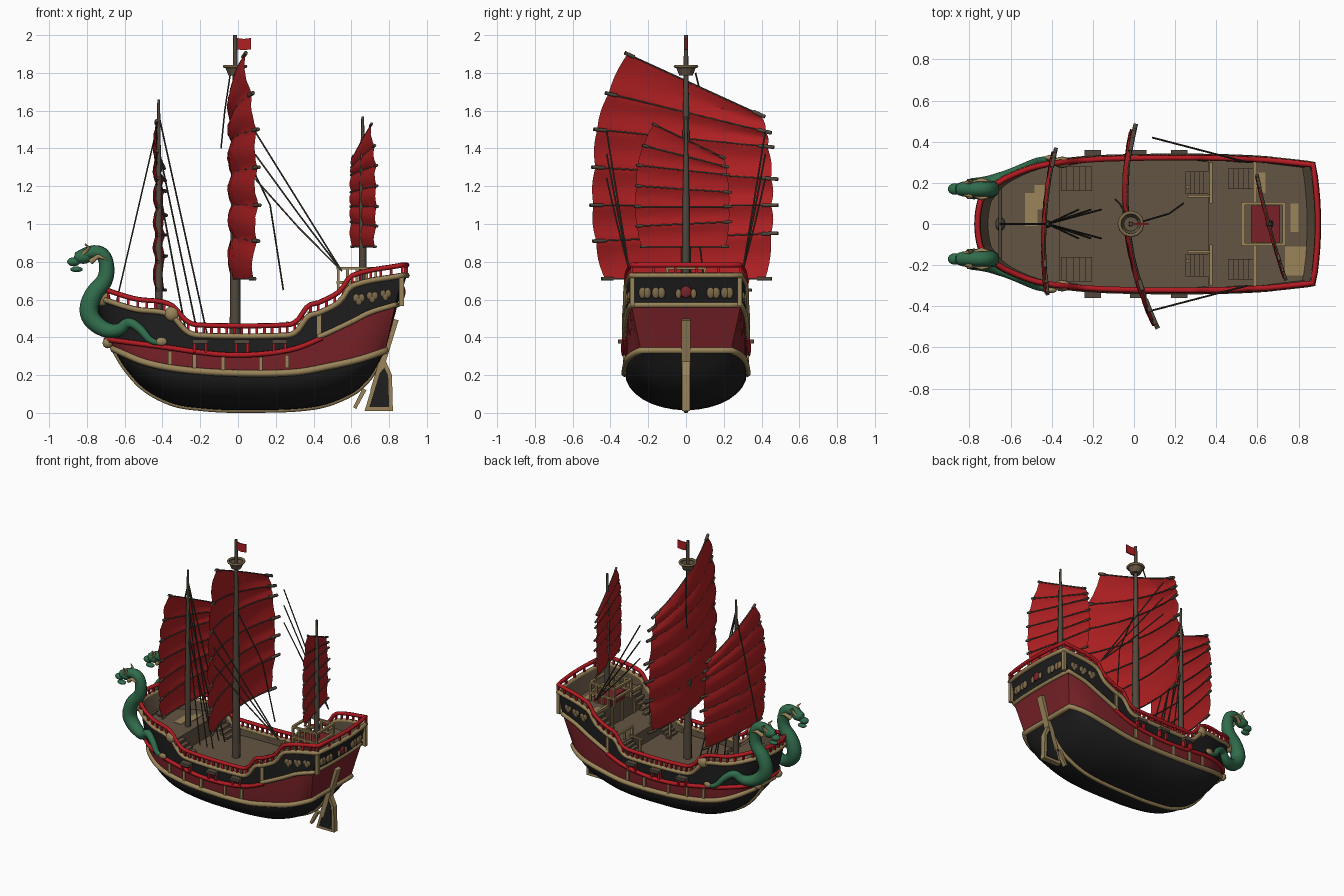
import bpy, bmesh, math, random
random.seed(4)
if "Cube" in bpy.data.objects:
    bpy.data.objects.remove(bpy.data.objects["Cube"])

def material(name, *rgb):
    m = bpy.data.materials.new(name)
    m.use_nodes = True
    m.diffuse_color = m.node_tree.nodes["Principled BSDF"].inputs["Base Color"].default_value = (*rgb, 1)
    return m
SAIL, TRIM = material("sail red", .43, .014, .016), material("trim red", .45, .011, .016)
HULL, BLACK = material("hull red", .19, .016, .021), material("hull black", .013, .013, .013)
TAN, GOLD = material("gilded tan", .32, .23, .1), material("old gold", .2, .14, .065)
DECK, MAST = material("deck brown", .125, .09, .056), material("mast brown", .085, .066, .046)
ROPE, GREEN = material("rope dark", .055, .048, .035), material("dragon green", .03, .15, .072)

def link(name, data, *mats):
    for m in mats:
        data.materials.append(m)
    bpy.context.collection.objects.link(bpy.data.objects.new(name, data))

def mesh(name, verts, faces, mats, index=None, smooth=False):
    me, bm = bpy.data.meshes.new(name), bmesh.new()
    vs = [bm.verts.new(v) for v in verts]
    for n, f in enumerate(faces):
        bm.faces.new([vs[i] for i in f]).material_index = index[n] if index else 0
    bmesh.ops.remove_doubles(bm, verts=bm.verts, dist=.0005)
    bmesh.ops.recalc_face_normals(bm, faces=bm.faces)
    for f in bm.faces:
        f.smooth = smooth
    bm.to_mesh(me)
    bm.free()
    if smooth:
        me.set_sharp_from_angle(angle=math.radians(35))
    link(name, me, *mats)

def boxes(name, items, mat):
    v, f = [], []
    for c, s in items:
        f += [[len(v) + i for i in q] for q in ((0, 1, 3, 2), (4, 6, 7, 5), (0, 4, 5, 1), (2, 3, 7, 6), (0, 2, 6, 4), (1, 5, 7, 3))]
        v += [[c[a] + s[a] * (x, y, z)[a] / 2 for a in range(3)] for x in (-1, 1) for y in (-1, 1) for z in (-1, 1)]
    mesh(name, v, f, [mat])

def prism(name, outline, thick, mat):
    n = len(outline)
    v = [(x, s * thick / 2, z) for s in (-1, 1) for x, z in outline]
    mesh(name, v, [range(n), range(n, 2 * n)] + [(i, (i + 1) % n, (i + 1) % n + n, i + n) for i in range(n)], [mat])

def tubes(name, paths, r, mat, cyclic=False, radii=None, kind='POLY', res=1):
    cu = bpy.data.curves.new(name, 'CURVE')
    cu.dimensions, cu.bevel_depth, cu.bevel_resolution, cu.use_fill_caps = '3D', r, res, True
    for p in paths:
        sp = cu.splines.new(kind)
        sp.points.add(len(p) - 1)
        for i, q in enumerate(p):
            sp.points[i].co, sp.points[i].radius = (*q, 1), radii[i] if radii else 1
        sp.use_cyclic_u = cyclic
        if kind == 'NURBS':
            sp.order_u, sp.use_endpoint_u, sp.resolution_u = 3, True, 5
    link(name, cu, mat)

def ball(name, c, scale, mat):
    bpy.ops.mesh.primitive_uv_sphere_add(segments=14, ring_count=8, radius=1, location=c)
    bpy.context.object.name, bpy.context.object.scale = name, scale
    bpy.context.object.data.materials.append(mat)
    bpy.ops.object.shade_smooth()

def table(x, t):  # smooth curve through (x, value) points
    x = min(max(x, t[0][0]), t[-1][0])
    i = next(i for i in range(len(t) - 1) if x <= t[i + 1][0])
    slope = lambda a, b: (t[b][1] - t[a][1]) / (t[b][0] - t[a][0])
    h, p, q = t[i + 1][0] - t[i][0], t[i][1], t[i + 1][1]
    u, m0, m1 = (x - t[i][0]) / h, slope(max(i - 1, 0), i + 1) * h, slope(i, min(i + 2, len(t) - 1)) * h
    return p + u * m0 + u * u * (3 * (q - p) - 2 * m0 - m1) + u ** 3 * (2 * (p - q) + m0 + m1)

# Hull lines: keel, wale, red band top, bulwark top and half width
KEEL = [(-.66, .34), (-.6, .24), (-.5, .13), (-.35, .05), (-.2, .024), (0, .014), (.4, .03), (.6, .1), (.7, .19), (.78, .33)]
WALE = [(-.66, .34), (-.5, .27), (-.3, .23), (0, .21), (.3, .215), (.5, .25), (.65, .285), (.78, .33)]
BAND = [(-.7, .39), (-.4, .35), (-.1, .31), (.1, .31), (.3, .34), (.45, .4), (.6, .47), (.7, .52), (.83, .56)]
TOP = [(-.74, .61), (-.55, .55), (-.36, .52), (-.27, .43), (-.2, .41), (.25, .41), (.31, .43), (.37, .51),
       (.43, .53), (.54, .59), (.6, .67), (.88, .73)]
HALF = [(-.66, .115), (-.62, .18), (-.56, .23), (-.45, .28), (-.3, .305), (-.1, .318), (.3, .322), (.6, .312), (.78, .288)]
N, K, M = 72, 8, 10
rows, verts, faces, idx = [], [], [], []
for i in range(N + 1):
    x = -.66 + 1.44 * i / N
    w, k, h = table(x, HALF), table(x, KEEL), table(x, WALE)
    tuck, f = w - .05 * max(0, (x - .58) / .2) ** 3, ((x - .06) / .72) ** 4
    rows.append([(x, tuck * math.sin(a), k + (h - k) * (1 - math.cos(a))) for a in [j / K * math.pi / 2 for j in range(K + 1)]])
    for line, bow, stern in ((BAND, -.03, .05), (TOP, -.085, .09)):
        xs = x + f * (stern if x > .06 else bow)
        rows[-1].append((xs, w, table(xs, line)))

def end(i, level, dz=0):  # bowed line across the bow or the stern
    x, y, z = rows[i][level]
    return [(x + (level - K) * (.012 if i else -.008) * (1 - t * t), y * t, z + dz) for t in [1 - 2 * j / M for j in range(M + 1)]]
def side(level, s, out=0, dz=0):
    return [(x, s * (y + out), z + dz) for x, y, z in (r[level] for r in rows)]
def loop(level, out=0, dz=0):
    return side(level, 1, out, dz) + end(N, level, dz)[1:-1] + side(level, -1, out, dz)[::-1] + end(0, level, dz)[-2:0:-1]
def sheet(lines, mats):
    n, b = len(lines[0]), len(verts)
    verts.extend(p for l in lines for p in l)
    for j, m in enumerate(mats):
        faces.extend((a, a + 1, a + n + 1, a + n) for a in range(b + j * n, b + j * n + n - 1))
        idx.extend([m] * (n - 1))
for s in (1, -1):
    sheet([side(k, s) for k in range(K + 3)], [0] * K + [1, 0])
for i in (0, N):
    sheet([end(i, k) for k in (K, K + 1, K + 2)], [1, 0])
mesh("hull", verts, faces, [BLACK, HULL], idx, True)
tubes("wale_band", [loop(K, .002)], .019, TAN, True)
tubes("red_line", [[p for p in side(K + 1, s, .004) if p[0] < .45] for s in (1, -1)] + [end(0, K + 1)], .015, TRIM)
tubes("gallery_sill", [[p for p in loop(K + 1, .004, .012) if p[0] > .42]], .016, TAN)
tubes("bulwark_cap", [loop(K + 2, .002)], .016, TAN, True)
tubes("top_rail", [loop(K + 2, 0, .055)], .014, TRIM, True)
tubes("keel_strip", [[r[0] for r in rows]], .016, TAN)
boxes("rail_balusters", [((x, y, z + .027), (.014, .014, .055)) for x, y, z in loop(K + 2)[::2]], TRIM)

# Inner lining, decks and deck fittings
ring = loop(K + 2) + side(K + 2, 1)[:1]
n = len(ring)
mesh("bulwark_lining", [(x * (.985 - .4 * d), y * (.97 - .15 * d), z - d) for d in (.15, 0) for x, y, z in ring],
     [(a, a + 1, a + n + 1, a + n) for a in range(n - 1)], [DECK])
for name, x0, x1, z in (("fore_deck", -.8, -.36, .48), ("main_deck", -.4, .4, .355), ("quarter_deck", .36, .62, .46), ("poop_deck", .58, .9, .62)):
    mid = [((a[0] + b[0]) / 2, a[1] - .008) for a, b in (r[-2:] for r in rows)]
    v = [(x, s * y, z) for x, y in mid if x0 <= x <= x1 for s in (1, -1)]
    mesh(name, v, [(a, a + 1, a + 3, a + 2) for a in range(0, len(v) - 2, 2)], [DECK])
boxes("bulkheads", [((-.37, 0, .415), (.02, .59, .13)), ((.37, 0, .405), (.02, .62, .11)), ((.59, 0, .54), (.02, .61, .16))], DECK)
trim = [((.588, 0, .625), (.02, .61, .014))] + [((.578, y, .53), (.012, .02, .14)) for y in (-.2, -.06, .06, .2)]
steps, ports, frames, pegs = [], [], [], []
for s in (1, -1):
    trim += [((.26, s * .18, .42), (.014, .014, .13)), ((.32, s * .135, .47), (.12, .012, .012)), ((.375, s * .2, .53), (.014, .2, .014))]
    trim += [((.375, s * y, .5), (.014, .014, .07)) for y in (.11, .2, .29)]
    for j in range(5):
        steps += [((-.34 + .03 * j, s * .22, .465 - .022 * j), (.03, .12, .015)),
                  ((.35 - .022 * j, s * .2, .45 - .018 * j), (.025, .11, .014)), ((.57 - .025 * j, s * .22, .6 - .028 * j), (.028, .1, .015))]
boxes("stairs", steps, DECK)
boxes("deck_rails_and_trim", trim, TAN)
boxes("worn_planks", [((-.5, .07, .481), (.06, .16, .004)), ((-.46, .13, .482), (.05, .12, .004)), ((.79, -.18, .621), (.11, .14, .004)),
                      ((.78, .03, .622), (.04, .14, .004)), ((.62, .2, .621), (.04, .1, .004))], TAN)
boxes("skylight", [((.64, 0, .65), (.14, .18, .06))], HULL)
boxes("skylight_frame", [((.63, s * .1, z), (.2, .016, .014)) for s in (1, -1) for z in (.69, .765)]
      + [((.63 + t * .1, 0, z), (.018, .2, .014)) for t in (1, -1) for z in (.69, .765)]
      + [((.63 + .05 * j, s * .1, .695), (.014, .014, .14)) for j in range(-2, 3) for s in (1, -1)], TAN)
tubes("windlass", [[(-.65, -.17, .55), (-.65, .17, .55)]], .009, MAST)
ball("windlass_drum", (-.65, 0, .52), (.025, .035, .03), MAST)

# Side fittings: gun ports, pegs, bosses, gallery ornaments
for s in (1, -1):
    for x in (-.2, .02, .22):
        ports.append(((x, s * .335, .378), (.08, .05, .02)))
        frames += [((x + d, s * .328, .35), (.014, .03, .06)) for d in (-.03, .03)]
    pegs += [((x, s * (table(x, HALF) + .003), (table(x, WALE) + table(x, BAND)) / 2), (.02, .016, .07)) for x in (-.36, -.23, -.08, .12, .26)]
    pegs += [((.43, s * .32, .46), (.024, .016, .15)), ((.865, s * .285, .645), (.025, .025, .16))]
    for x, d, e in [(i, d, e) for i in (.64, .71, .78) for d, e in ((-.014, .004), (.014, .004), (0, -.012))]:
        ball("gallery_ornament", (x + d, s * (table(x, HALF) + .003), .495 + .17 * x + e), (.018, .01, .022), GOLD)
    for x, y, z, r in ((-.72, .15, .61, .045), (-.35, .3, .525, .04), (-.69, .12, .37, .028)):
        ball("side_boss", (x, s * y, z), (r, .028, r), TAN)
    for y in (.13, .16, .205, .23):
        ball("stern_ornament", (.872 - .2 * y * y, s * y, .635), (.012, .021, .03), GOLD)
    ball("emblem_wing", (.875, s * .04, .63), (.01, .016, .026), GOLD)
ball("stern_emblem", (.875, 0, .64), (.012, .03, .032), HULL)
boxes("gun_ports", ports, MAST)
boxes("gun_port_frames", frames, TRIM)
boxes("side_pegs", pegs, TAN)

# Rudder
prism("rudder_frame", [(.67, .01), (.82, .01), (.815, .2), (.78, .28), (.74, .24)], .04, TAN)
prism("rudder_blade", [(.695, .03), (.8, .03), (.795, .2), (.775, .24), (.75, .21)], .05, BLACK)
prism("rudder_post", [(.7, .12), (.73, .1), (.85, .49), (.815, .5)], .05, TAN)
prism("rudder_strut", [(.61, .03), (.625, .02), (.68, .12), (.66, .13)], .03, TAN)

# Masts, lookout and flag
for name, x, z0, z1, r in (("fore_mast", -.42, .48, 1.66, .018), ("main_mast", -.015, .35, 2, .026), ("mizzen_mast", .66, .62, 1.57, .018)):
    tubes(name, [[(x, 0, z0), (x, 0, z0 + .5), (x, 0, z1)]], r, MAST, radii=[1.15, 1, .4], res=2)
circle = lambda r, z: [(-.015 + r * math.cos(j * math.pi / 6), r * math.sin(j * math.pi / 6), z) for j in range(12)]
mesh("crows_nest", circle(.035, 1.785) + circle(.055, 1.835), [range(12)] + [(j, (j + 1) % 12, (j + 1) % 12 + 12, j + 12) for j in range(12)], [DECK])
tubes("crows_nest_rim", [circle(.056, 1.835)], .009, GOLD, True)
prism("flag", [(-.01, 1.925), (.03, 1.92), (.07, 1.925), (.07, 1.985), (.03, 1.98), (-.01, 1.985)], .008, SAIL)

# Battened sails: each batten is (y one end, z, y other end, z)
BATTENS = [(-.43, .71, .42, .71), (-.475, .91, .45, .95), (-.49, 1.1, .45, 1.1), (-.48, 1.3, .45, 1.24),
           (-.47, 1.5, .43, 1.41), (-.41, 1.69, .42, 1.49), (-.31, 1.9, .39, 1.58)]
def sail(name, plan, y0, sy, z0, sz):
    def at(p, u, bulge=0):
        y = y0 + (p[0] + (p[2] - p[0]) * u) * sy
        return plan[0] + plan[1] * y + plan[2] * y * y - bulge, y, z0 + (p[1] + (p[3] - p[1]) * u - .71) * sz
    S, C, v = 6, 14, []
    for j in range((len(BATTENS) - 1) * S + 1):
        i = min(j // S, len(BATTENS) - 2)
        dip = math.sin(math.pi * (j / S - i))
        p = [a + (b - a) * (j / S - i) for a, b in zip(BATTENS[i], BATTENS[i + 1])]
        p[0], p[2] = p[0] - .012 * dip, p[2] + .012 * dip
        v += [at(p, c / C, dip * random.uniform(.016, .025) * sz) for c in range(C + 1)]
    R = C + 1
    mesh(name, v, [(a, a + 1, a + R + 1, a + R) for j in range(len(v) // R - 1) for a in range(j * R, j * R + C)], [SAIL], smooth=True)
    tubes(name + "_battens", [[at(p, u / 6, -.002) for u in range(7)] for p in BATTENS], .0045, MAST)
    tubes(name + "_batten_ends", [[at(p, u) for u in ends] for p in BATTENS for ends in ((-.02, .05), (.95, 1.04))], .011 * sz ** .5, MAST)
sail("fore_sail", (-.432, .05, .25), .02, .72, .65, .75)
sail("main_sail", (-.028, -.1, .36), 0, 1, .71, 1)
sail("mizzen_sail", (.657, -.27, .1), -.01, .52, .88, .545)

# Rigging
lines = [[(-.42, 0, 1.55), (-.65, 0, .56)], [(-.04, .05, 1.8), (-.07, .1, 1.6), (-.09, .12, 1.4)], [(0, 0, 1.45), (.17, .05, 1.1), (.24, .1, .65)]]
for s in (1, -1):
    lines += [[(-.42, 0, z), (x, s * .07, .4)] for x, z in ((-.27, 1.2), (-.21, 1.4), (-.16, 1.58))]
    lines += [[(.09, s * .42, z), (.32, s * .36, z * .55 + .3), (.55, s * .3, .75)] for z in (1.49, 1.37, 1.24)]
tubes("rigging", lines, .0045, ROPE)

# Twin dragon figureheads
BODY = [(-.4, .32, .37), (-.46, .31, .37), (-.51, .285, .44), (-.58, .25, .49), (-.63, .225, .43), (-.72, .185, .44),
        (-.8, .17, .52), (-.77, .17, .63), (-.69, .17, .71), (-.7, .17, .84), (-.78, .17, .86), (-.85, .17, .82)]
for s in (1, -1):
    flip = lambda pts: [(x, s * y, z) for x, y, z in pts]
    tubes("dragon_body", [flip(BODY)], .045, GREEN, radii=[.25, .4, .5, .6, .75, 1, 1.15, 1.1, .95, .85, .8, .7], kind='NURBS', res=3)
    for name, x, z, size in (("head", -.82, .825, (.05, .038, .036)), ("snout", -.87, .8, (.036, .028, .024)), ("jaw", -.855, .76, (.034, .022, .015))):
        ball("dragon_" + name, (x, s * .17, z), size, GREEN)
    for d in (.025, -.025):
        tubes("dragon_horn", [flip([(-.82, .17 + d, .84), (-.79, .17 + 1.5 * d, .875), (-.81, .17 + 1.8 * d, .895)])], .012, TAN, radii=[1, .8, .3])
        tubes("dragon_whisker", [flip([(-.78, .17 + d, .8), (-.74, .17 + 1.7 * d, .83), (-.69, .17 + 1.4 * d, .81)])], .016, TAN, radii=[1, .8, .2])
    ball("dragon_tail_tip", (-.405, s * .322, .378), (.03, .014, .022), TAN)
